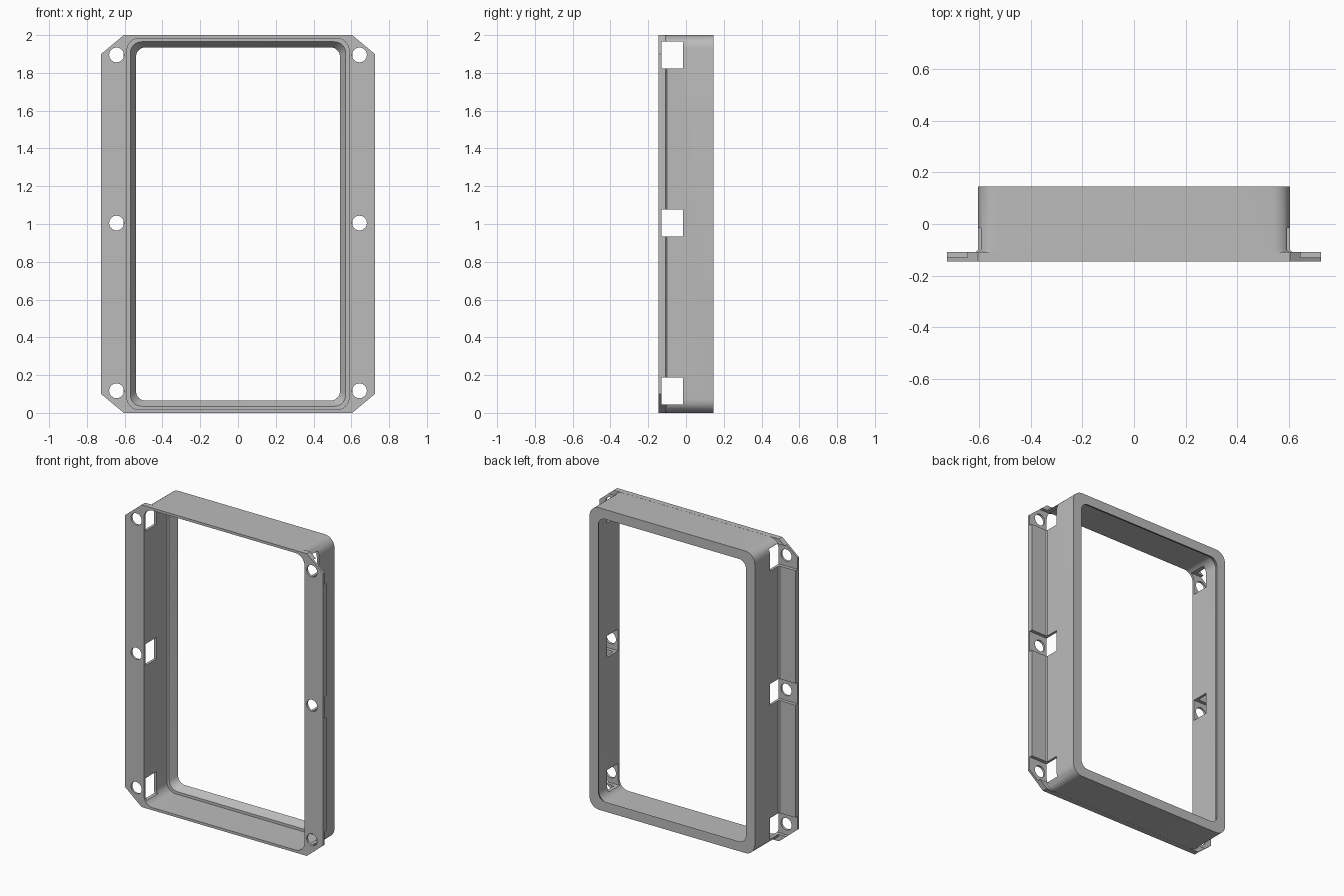
import bpy
import bmesh
from math import cos, sin, pi, radians
from mathutils import Matrix, Vector

if "Cube" in bpy.data.objects:
    bpy.data.objects.remove(bpy.data.objects["Cube"])

STEPS = 8      # segments in each rounded corner
MID = 1.0      # height of the frame's centre

grey = bpy.data.materials.new("plain grey")
grey.use_nodes = True
colour = (0.5, 0.5, 0.5, 1)
grey.diffuse_color = colour
grey.node_tree.nodes["Principled BSDF"].inputs["Base Color"].default_value = colour


def outline(y, hx, hz, cut_x, cut_z, rounded=True):
    """Rectangle in the xz plane with rounded or chamfered corners."""
    points = []
    for quarter in range(4):
        sx = 1 if quarter in (0, 3) else -1
        sz = 1 if quarter < 2 else -1
        for i in range(STEPS + 1):
            t = i / STEPS
            if quarter % 2:
                t = 1 - t
            u, v = (cos(t * pi / 2), sin(t * pi / 2)) if rounded else (1 - t, t)
            points.append(Vector((sx * (hx - cut_x + cut_x * u), y,
                                  MID + sz * (hz - cut_z + cut_z * v))))
    return points


def make_object(name, bm):
    bmesh.ops.recalc_face_normals(bm, faces=bm.faces)
    mesh = bpy.data.meshes.new(name)
    bm.to_mesh(mesh)
    bm.free()
    mesh.materials.append(grey)
    obj = bpy.data.objects.new(name, mesh)
    bpy.context.collection.objects.link(obj)
    return obj


# Frame section, taken around from the flange front to the inner opening
loops = [
    outline(-0.145, 0.725, 1.0, 0.12, 0.1, rounded=False),     # flange front
    outline(-0.108, 0.725, 1.0, 0.12, 0.1, rounded=False),     # flange back
    outline(-0.108, 0.613, 0.9995, 0.078, 0.07),               # small fillet
    outline(-0.1, 0.605, 0.9995, 0.07, 0.07),
    outline(0.145, 0.605, 0.9995, 0.07, 0.07),                 # back rim
    outline(0.145, 0.54, 0.935, 0.05, 0.05),
    outline(0.095, 0.57, 0.965, 0.06, 0.06),                   # sloped lip
    outline(0.095, 0.588, 0.983, 0.065, 0.065),                # ledge
    outline(-0.145, 0.588, 0.983, 0.065, 0.065),               # front opening
]
bm = bmesh.new()
rings = [[bm.verts.new(p) for p in loop] for loop in loops]
count = len(rings[0])
for k, ring in enumerate(rings):
    after = rings[(k + 1) % len(rings)]
    for i in range(count):
        j = (i + 1) % count
        bm.faces.new((ring[i], ring[j], after[j], after[i]))
frame = make_object("flanged_frame", bm)

# Side windows with nut pockets, and screw holes through the flanges
windows, holes = bmesh.new(), bmesh.new()
for z in (0.117, 1.005, 1.895):
    bmesh.ops.create_cube(windows, size=1, matrix=Matrix.Translation((0, -0.0725, z))
                          @ Matrix.Diagonal((2, 0.115, 0.143, 1)))
    for x in (-0.643, 0.643):
        bmesh.ops.create_cone(holes, cap_ends=True, segments=32, radius1=0.039,
                              radius2=0.039, depth=0.1,
                              matrix=Matrix.Translation((x, -0.14, z))
                              @ Matrix.Rotation(pi / 2, 4, "X"))

bpy.context.view_layer.objects.active = frame
for name, cutter_mesh in (("window_cutter", windows), ("hole_cutter", holes)):
    cutter = make_object(name, cutter_mesh)
    cutter.hide_render = True
    mod = frame.modifiers.new(name, "BOOLEAN")
    mod.operation = "DIFFERENCE"
    mod.solver = "EXACT"
    mod.object = cutter
    bpy.ops.object.modifier_apply(modifier=name)
    bpy.data.objects.remove(cutter)

# Smooth corners, crisp edges
bpy.ops.object.select_all(action="DESELECT")
frame.select_set(True)
bpy.ops.object.shade_smooth_by_angle(angle=radians(30))
